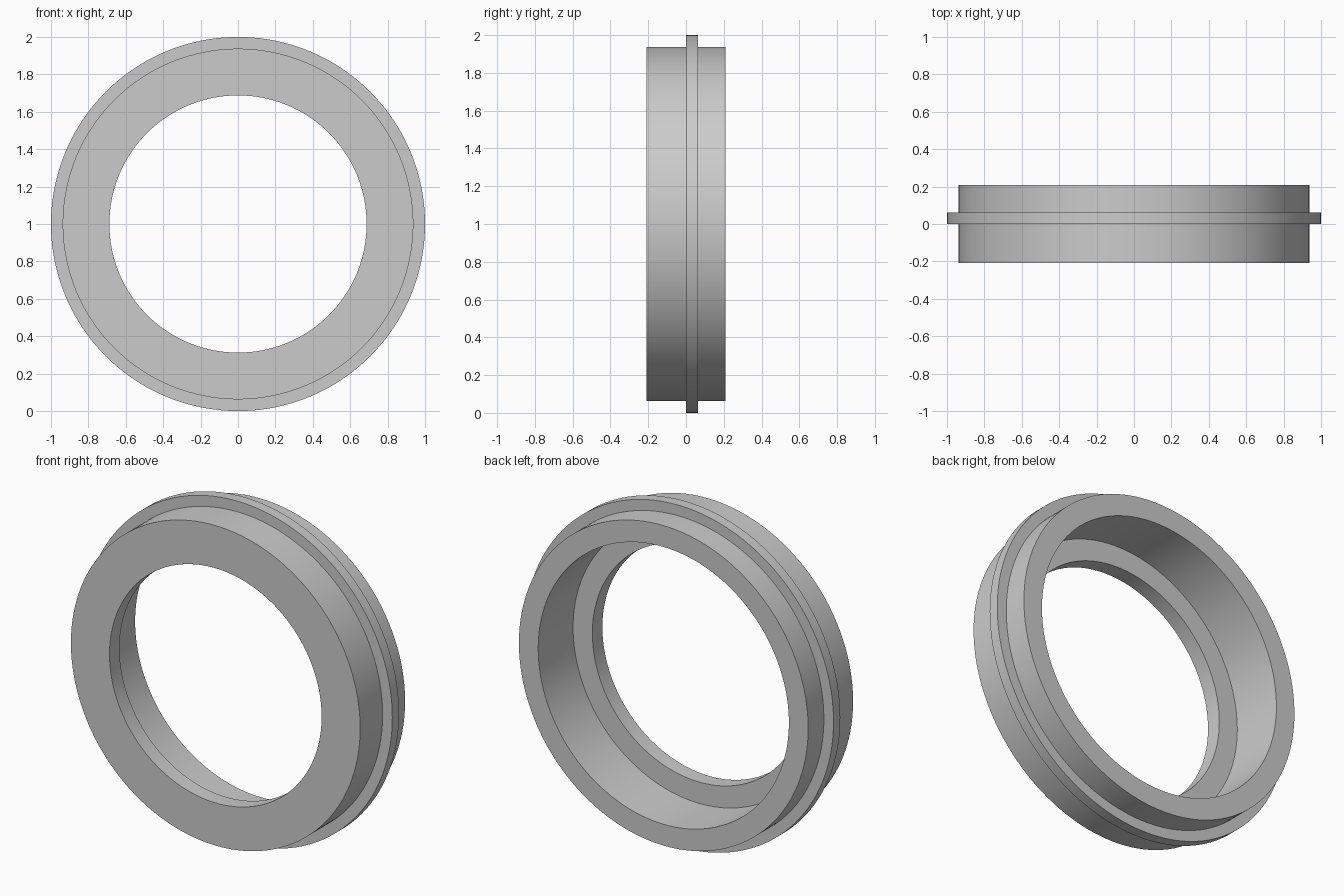
import bpy, bmesh, math
from mathutils import Matrix, Vector

cube = bpy.data.objects.get("Cube")
if cube:
    bpy.data.objects.remove(cube, do_unlink=True)

SEGMENTS = 160
BODY, FLANGE, BORE, COUNTERBORE = 0.9375, 1.0, 0.6875, 0.8125
HALF, FLANGE_BACK, LIP_BACK = 0.208, 0.0625, -0.115

# Plain grey metal
grey = bpy.data.materials.new("light grey")
grey.use_nodes = True
colour = (0.6, 0.6, 0.6, 1)
grey.diffuse_color = colour
grey.node_tree.nodes["Principled BSDF"].inputs["Base Color"].default_value = colour

# Closed cross-section as (radius, y): stepped bore inside, flange outside
profile = [
    (BORE, -HALF), (BODY, -HALF), (BODY, 0), (FLANGE, 0),
    (FLANGE, FLANGE_BACK), (BODY, FLANGE_BACK), (BODY, HALF),
    (COUNTERBORE, HALF), (COUNTERBORE, LIP_BACK), (BORE, LIP_BACK),
]

# Revolve the section about the y axis
bm = bmesh.new()
rings = []
for i in range(SEGMENTS):
    turn = Matrix.Rotation(math.tau * i / SEGMENTS, 3, "Y")
    rings.append([bm.verts.new(turn @ Vector((r, y, 0)) + Vector((0, 0, 1)))
                  for r, y in profile])
for i, ring in enumerate(rings):
    after = rings[(i + 1) % SEGMENTS]
    for j in range(len(profile)):
        k = (j + 1) % len(profile)
        bm.faces.new((ring[j], ring[k], after[k], after[j]))
bmesh.ops.recalc_face_normals(bm, faces=bm.faces)

mesh = bpy.data.meshes.new("flanged_ring")
bm.to_mesh(mesh)
bm.free()
mesh.materials.append(grey)
ring_object = bpy.data.objects.new("flanged_ring", mesh)
bpy.context.collection.objects.link(ring_object)

# Smooth round walls, crisp steps
bpy.ops.object.select_all(action="DESELECT")
ring_object.select_set(True)
bpy.context.view_layer.objects.active = ring_object
bpy.ops.object.shade_smooth_by_angle(angle=math.radians(30))
